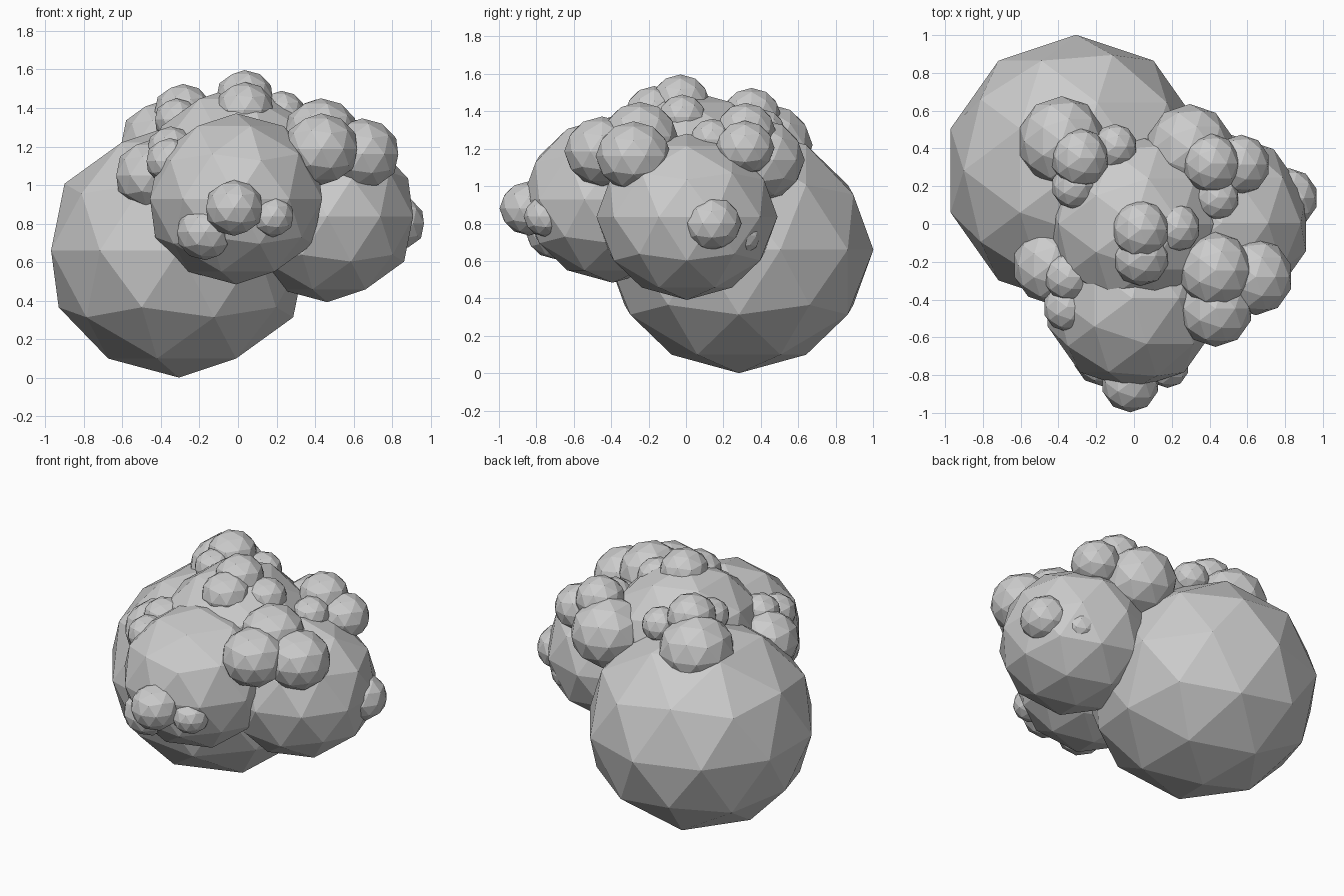
import bpy

cube = bpy.data.objects.get("Cube")
if cube:
    bpy.data.objects.remove(cube, do_unlink=True)

grey = bpy.data.materials.new("plain_grey")
grey.use_nodes = True
grey.diffuse_color = (0.6, 0.6, 0.6, 1)
grey.node_tree.nodes["Principled BSDF"].inputs["Base Color"].default_value = (0.6, 0.6, 0.6, 1)

# All lumps share the same slightly squashed proportions
SQUASH = (0.971, 1.0, 0.918)


def lump(name, centre, radius):
    """Faceted ball, flat shaded."""
    bpy.ops.mesh.primitive_ico_sphere_add(subdivisions=2, radius=1, location=centre)
    ob = bpy.context.object
    ob.name = name
    ob.scale = [radius * s for s in SQUASH]
    ob.data.materials.append(grey)
    return ob


def cluster(name, radius, centres):
    """Group of equal balls."""
    for i, c in enumerate(centres, 1):
        lump(f"{name}_{i}", c, radius)


# Main masses
lump("back_mass", (-0.307, 0.283, 0.66), 0.719)
cluster("main_mass", 0.484, [(-0.01, -0.393, 0.928),
                             (0.463, 0.005, 0.836),
                             (0.0, 0.0, 1.07)])

# Medium lumps around the shoulders
cluster("rear_lump", 0.24, [(-0.383, 0.437, 1.22), (0.295, 0.395, 1.14)])
cluster("front_left_lump", 0.203, [(0.431, -0.246, 1.264),
                                   (0.432, -0.448, 1.186),
                                   (0.645, -0.28, 1.16)])
lump("front_right_lump", (-0.445, -0.22, 1.05), 0.203)

# Small bumps on the crown
cluster("crown_bump", 0.158, [(0.034, -0.03, 1.452), (0.035, -0.17, 1.39)])
lump("crown_side_bump", (0.225, -0.02, 1.37), 0.13)

# Small bumps on the rear lumps
cluster("rear_bump", 0.158, [(-0.287, 0.35, 1.38),
                             (0.41, 0.32, 1.30),
                             (0.567, 0.315, 1.205)])
cluster("rear_small_bump", 0.12, [(-0.1, 0.41, 1.3),
                                  (-0.32, 0.2, 1.34),
                                  (0.44, 0.14, 1.25)])

# Small bumps at the front right shoulder
cluster("shoulder_bump", 0.13, [(-0.35, -0.28, 1.185), (-0.355, -0.44, 1.125)])

# Bumps on the front face and the left flank
cluster("face_bump", 0.158, [(-0.02, -0.839, 0.881), (-0.17, -0.70, 0.755)])
lump("face_small_bump", (0.178, -0.75, 0.837), 0.118)
lump("flank_bump", (0.82, 0.138, 0.80), 0.158)
lump("flank_small_bump", (0.66, 0.28, 0.735), 0.12)
